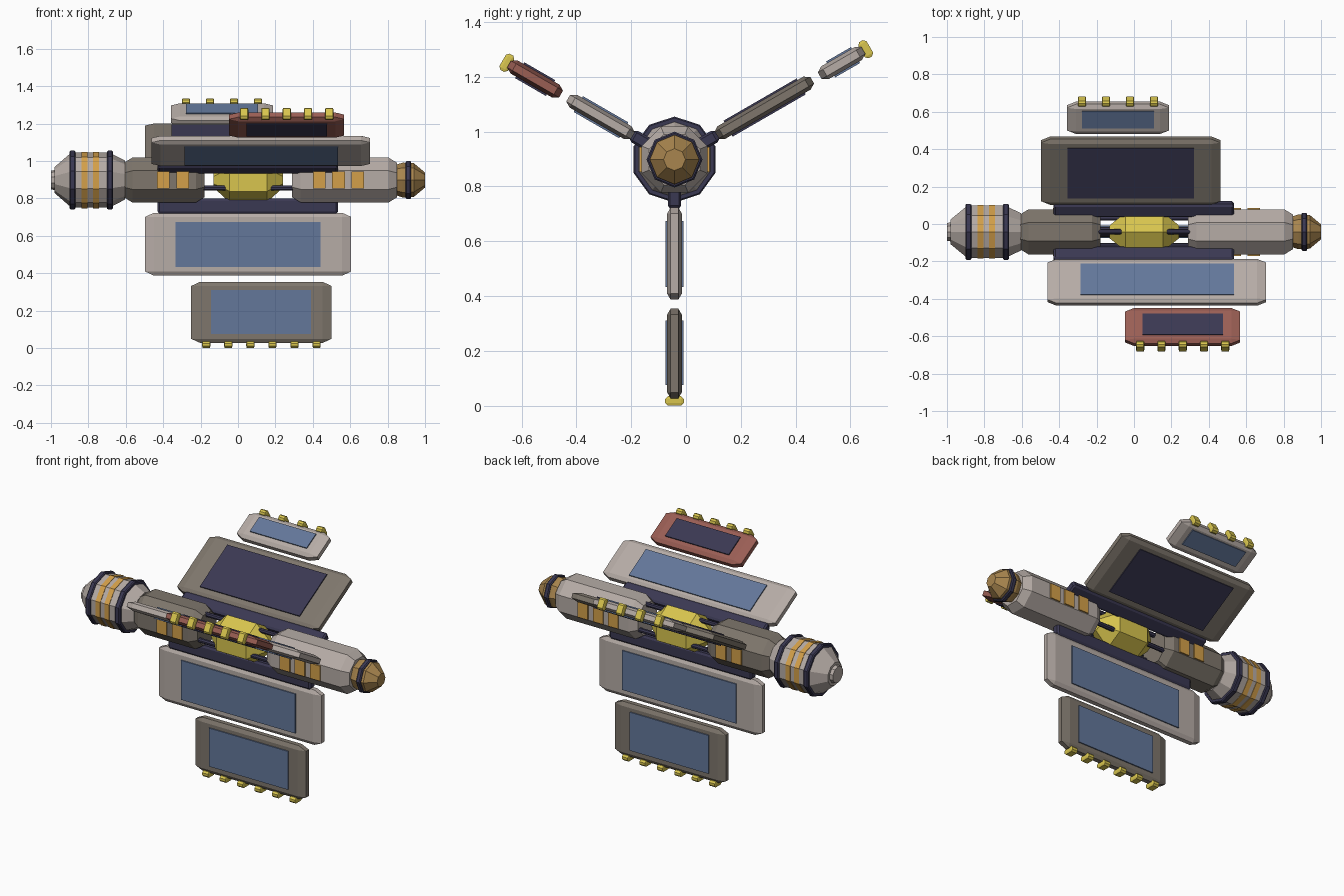
import bpy, bmesh, math
from math import sin, cos, pi, radians
from mathutils import Matrix, Vector
from itertools import product

cube = bpy.data.objects.get("Cube")
if cube:
    bpy.data.objects.remove(cube, do_unlink=True)

AXIS = Vector((0, -0.042, 0.898))   # centre line of the station, running along x


def material(name, *srgb):
    m = bpy.data.materials.new(name)
    m.use_nodes = True
    lin = [((c / 255 + 0.055) / 1.055) ** 2.4 for c in srgb] + [1]
    m.diffuse_color = lin
    m.node_tree.nodes["Principled BSDF"].inputs["Base Color"].default_value = lin
    return m


LIGHT = material("light grey", 182, 172, 166)
TAUPE = material("dark taupe", 126, 118, 108)
RED = material("brick red", 154, 94, 84)
BLUE = material("blue glass", 99, 119, 154)
NAVY = material("dark navy", 58, 56, 82)
YELLOW = material("yellow", 216, 197, 78)
BRONZE = material("bronze", 168, 133, 78)
AMBER = material("amber", 212, 160, 74)


def add(name, bm, mat, turn=0):
    """Turn the part around the axis, place it and make an object of it."""
    bmesh.ops.recalc_face_normals(bm, faces=bm.faces)
    bm.transform(Matrix.Translation(AXIS) @ Matrix.Rotation(radians(turn), 4, 'X'))
    mesh = bpy.data.meshes.new(name)
    bm.to_mesh(mesh)
    bm.free()
    mesh.materials.append(mat)
    ob = bpy.data.objects.new(name, mesh)
    bpy.context.collection.objects.link(ob)
    return ob


def block(name, xs, ys, zs, mat, turn=0, chamfer=(0, 0, 0)):
    """Box between the given limits, with its own chamfer along each direction."""
    bm = bmesh.new()
    mid = [(a + b) / 2 for a, b in (xs, ys, zs)]
    half = [(b - a) / 2 for a, b in (xs, ys, zs)]
    for signs in product((-1, 1), repeat=3):
        for full in range(3):
            bm.verts.new([mid[i] + signs[i] * (half[i] - (0 if i == full else chamfer[i]))
                          for i in range(3)])
    bmesh.ops.remove_doubles(bm, verts=bm.verts, dist=1e-5)
    bmesh.ops.convex_hull(bm, input=bm.verts)
    bmesh.ops.dissolve_limit(bm, angle_limit=0.01, verts=bm.verts, edges=bm.edges)
    return add(name, bm, mat, turn)


def lathe(name, profile, sides, mat, phase=0.0):
    """Faceted solid around the x axis from (x, radius) points."""
    bm = bmesh.new()
    rings = []
    for x, r in profile:
        angles = [2 * pi * (k + phase) / sides for k in range(sides)]
        rings.append([bm.verts.new((x, r * sin(a), r * cos(a))) for a in angles])
    for a, b in zip(rings, rings[1:]):
        for k in range(sides):
            n = (k + 1) % sides
            bm.faces.new((a[k], a[n], b[n], b[k]))
    bm.faces.new(rings[0])
    bm.faces.new(rings[-1])
    return add(name, bm, mat)


# Two octagonal hulls with side windows
def hull(name, x0, x1, mat, windows):
    r = 0.12 / cos(pi / 8)
    lathe(name, [(x0, r - 0.03), (x0 + 0.045, r), (x1 - 0.045, r), (x1, r - 0.03)],
          8, mat, 0.5)
    for i, x in enumerate(windows):
        for side, y in (("front", -0.124), ("back", 0.124)):
            block(f"{name}_{side}_window_{i + 1}", (x - 0.034, x + 0.034),
                  (y - 0.0045, y + 0.0045), (-0.046, 0.046), AMBER)


hull("right_hull", -0.61, -0.18, TAUPE, (-0.4, -0.295))
hull("left_hull", 0.29, 0.85, LIGHT, (0.435, 0.537, 0.64))

# Engine drum with rings and stripes
lathe("engine_drum", [(-0.98, 0.07), (-0.89, 0.148), (-0.69, 0.148), (-0.605, 0.105)], 10, LIGHT)
lathe("engine_nozzle", [(-1.0, 0.05), (-0.97, 0.055)], 10, LIGHT)
for i, x in enumerate((-0.885, -0.685)):
    lathe(f"engine_ring_{i + 1}", [(x - 0.016, 0.152), (x - 0.01, 0.157),
                                   (x + 0.01, 0.157), (x + 0.016, 0.152)], 10, NAVY)
for i, x in enumerate((-0.82, -0.76)):
    lathe(f"engine_stripe_{i + 1}", [(x - 0.016, 0.151), (x + 0.016, 0.151)], 10, AMBER)

# Nose
lathe("nose_dome", [(0.84, 0.08), (0.88, 0.093), (0.94, 0.09), (1.0, 0.04)], 8, BRONZE)
lathe("nose_ring", [(0.896, 0.096), (0.902, 0.102), (0.92, 0.102), (0.926, 0.096)], 8, NAVY)

# Core between the hulls, with connecting rods
lathe("core", [(-0.13, 0.04), (-0.045, 0.12), (0.155, 0.12), (0.24, 0.04)], 6, YELLOW)
for i, turn in enumerate((0, 120, 240)):
    bm = bmesh.new()
    bmesh.ops.create_cone(bm, cap_ends=True, segments=8, radius1=0.014, radius2=0.014, depth=0.56,
                          matrix=Matrix.Translation((0.055, 0, 0.085))
                          @ Matrix.Rotation(pi / 2, 4, 'Y'))
    add(f"core_rod_{i + 1}", bm, NAVY, turn)


# Arms: in each one z points outward from the axis
def panel(name, turn, xs, ds, mat, glass_xs, glass_ds, glass):
    block(name, xs, (-0.027, 0.027), ds, mat, turn, (0.048, 0.013, 0.022))
    for side, y in (("a", -0.0295), ("b", 0.0295)):
        block(f"{name}_glass_{side}", glass_xs, (y - 0.004, y + 0.004), glass_ds, glass, turn)


def arm(name, turn, inner, outer, tabs):
    block(f"{name}_spine", (-0.43, 0.535), (-0.024, 0.024), (0.1, 0.18), NAVY, turn,
          (0.01, 0.008, 0.012))
    panel(f"{name}_inner_panel", turn, *inner)
    panel(f"{name}_outer_panel", turn, *outer)
    (x0, x1), end = outer[0], outer[1][1]
    for i in range(tabs):
        x = x0 + 0.08 + (x1 - x0 - 0.16) * i / (tabs - 1)
        block(f"{name}_tab_{i + 1}", (x - 0.022, x + 0.022), (-0.034, 0.034),
              (end - 0.008, end + 0.027), YELLOW, turn, (0.003, 0.01, 0.01))


arm("lower", 180,
    ((-0.497, 0.605), (0.175, 0.511), LIGHT, (-0.333, 0.44), (0.224, 0.465), BLUE),
    ((-0.25, 0.5), (0.544, 0.871), TAUPE, (-0.145, 0.39), (0.588, 0.823), BLUE), 6)
arm("back", -60,
    ((-0.497, 0.463), (0.175, 0.58), TAUPE, (-0.355, 0.32), (0.226, 0.534), NAVY),
    ((-0.358, 0.187), (0.612, 0.796), LIGHT, (-0.278, 0.107), (0.658, 0.763), BLUE), 4)
arm("front", 60,
    ((-0.462, 0.706), (0.175, 0.448), LIGHT, (-0.285, 0.535), (0.214, 0.405), BLUE),
    ((-0.047, 0.568), (0.478, 0.697), RED, (0.045, 0.476), (0.522, 0.652), NAVY), 5)
